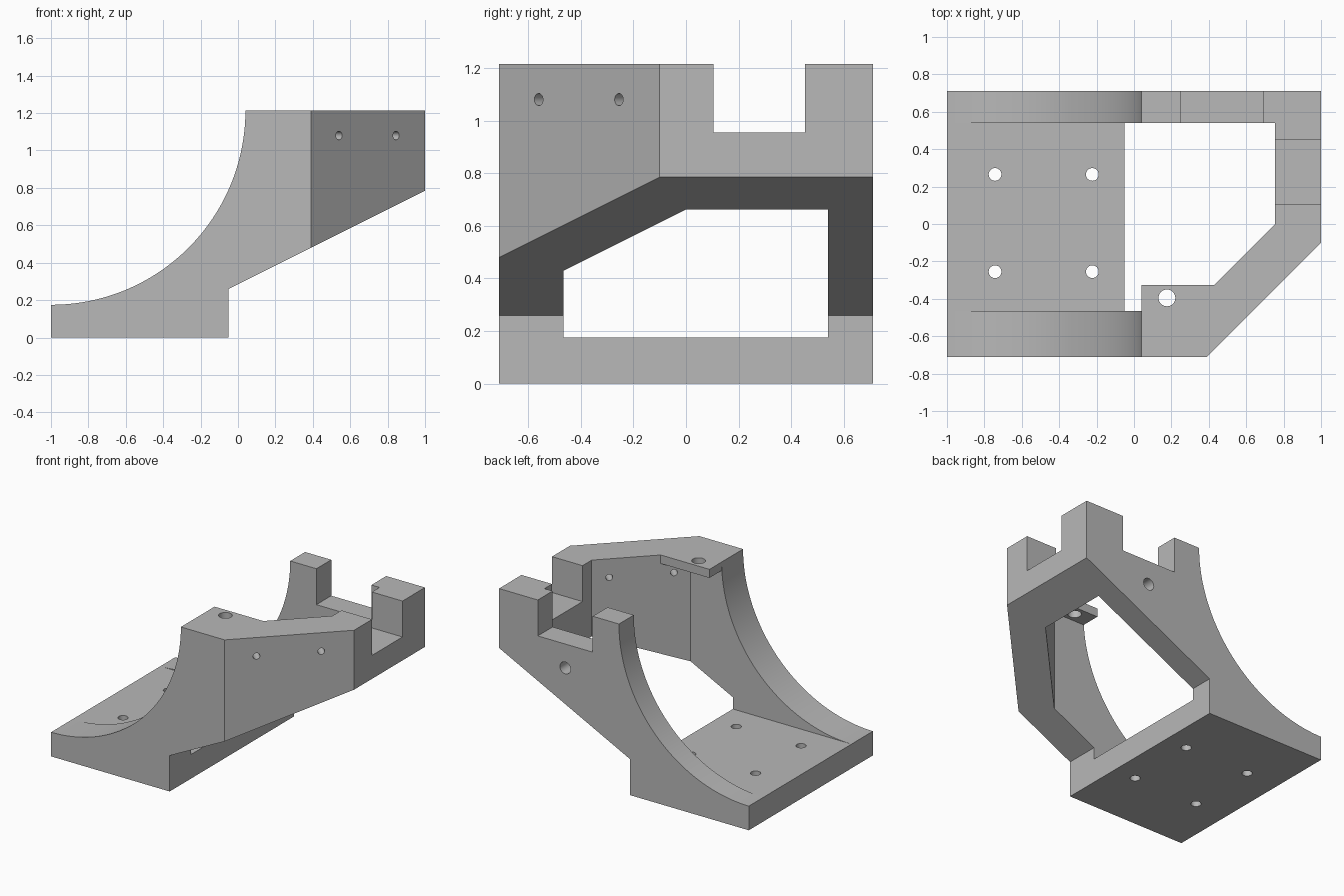
import bpy
import bmesh
import math
from mathutils import Vector

if "Cube" in bpy.data.objects:
    bpy.data.objects.remove(bpy.data.objects["Cube"])

grey = bpy.data.materials.new("plain_grey")
grey.use_nodes = True
colour = (0.48, 0.48, 0.48, 1)
grey.diffuse_color = colour
grey.node_tree.nodes["Principled BSDF"].inputs["Base Color"].default_value = colour


def prism(name, points, sweep):
    """Solid made by sweeping a flat outline along a vector."""
    bm = bmesh.new()
    face = bm.faces.new([bm.verts.new(p) for p in points])
    moved = bmesh.ops.extrude_face_region(bm, geom=[face])["geom"]
    verts = [v for v in moved if isinstance(v, bmesh.types.BMVert)]
    bmesh.ops.translate(bm, verts=verts, vec=sweep)
    bmesh.ops.recalc_face_normals(bm, faces=bm.faces)
    mesh = bpy.data.meshes.new(name)
    bm.to_mesh(mesh)
    bm.free()
    mesh.materials.append(grey)
    obj = bpy.data.objects.new(name, mesh)
    bpy.context.collection.objects.link(obj)
    return obj


def plan(name, outline, low, high):
    return prism(name, [(x, y, low) for x, y in outline], (0, 0, high - low))


def box(name, x0, x1, y0, y1, z0, z1):
    return plan(name, [(x0, y0), (x1, y0), (x1, y1), (x0, y1)], z0, z1)


def drill(name, centre, axis, radius, depth):
    """Round cutter centred on a point."""
    axis = Vector(axis).normalized()
    turn = Vector((0, 0, 1)).rotation_difference(axis)
    ring = []
    for i in range(32):
        a = math.tau * i / 32
        rim = turn @ Vector((radius * math.cos(a), radius * math.sin(a), -depth / 2))
        ring.append(Vector(centre) + rim)
    return prism(name, ring, axis * depth)


def combine(target, tool, operation="DIFFERENCE"):
    mod = target.modifiers.new(tool.name, "BOOLEAN")
    mod.operation = operation
    mod.solver = "EXACT"
    mod.object = tool
    bpy.context.view_layer.objects.active = target
    bpy.ops.object.modifier_apply(modifier=mod.name)
    bpy.data.objects.remove(tool)


TOP, FLOOR, HALF = 1.215, 0.175, 0.71
radius = TOP - FLOOR

# Side profile with the concave quarter arc
profile = [(-1, 0), (-0.05, 0), (-0.05, 0.26), (1, 0.785), (1, TOP)]
for i in range(65):
    a = math.pi / 2 * i / 64
    profile.append((-1 + radius * math.cos(a), TOP - radius * math.sin(a)))
bracket = prism("bracket", [(x, -HALF, z) for x, z in profile], (0, 2 * HALF, 0))

# Chamfered front corner
combine(bracket, plan("corner_cut", [(0.29, -0.81), (1.1, -0.81), (1.1, 0)], -0.1, 1.4))

# Main opening, leaving a thin mounting tab at the top
end = [(0.755, 0), (0.755, 0.54), (-1.1, 0.54), (-1.1, -0.465)]
tab_edge = [(0.04, -0.465), (0.04, -0.325), (0.43, -0.325)]
combine(bracket, plan("opening_top", tab_edge + end, 1, 1.4))
combine(bracket, plan("opening", [(0.29, -0.465)] + end, FLOOR, 1.153))

# Notches in the back and side walls
combine(bracket, box("back_notch", 0.25, 0.69, 0.5, 0.8, 0.955, 1.4))
combine(bracket, box("side_notch", 0.7, 1.1, 0.105, 0.453, 0.955, 1.4))

# Base, tab, back wall and chamfer holes
for x in (-0.743, -0.223):
    for y in (-0.255, 0.265):
        combine(bracket, drill("base_hole", (x, y, 0.08), (0, 0, 1), 0.034, 0.4))
combine(bracket, drill("tab_hole", (0.176, -0.395, TOP), (0, 0, 1), 0.045, 0.3))
combine(bracket, drill("back_hole", (0.47, 0.625, 0.782), (0, 1, 0), 0.043, 0.4))
for x in (0.54, 0.845):
    combine(bracket, drill("chamfer_hole", (x, x - 1.1, 1.08), (1, -1, 0), 0.023, 0.6))

# Smooth arc and holes, crisp edges elsewhere
bpy.ops.object.select_all(action="DESELECT")
bracket.select_set(True)
bpy.context.view_layer.objects.active = bracket
bpy.ops.object.shade_smooth_by_angle(angle=math.radians(12))
